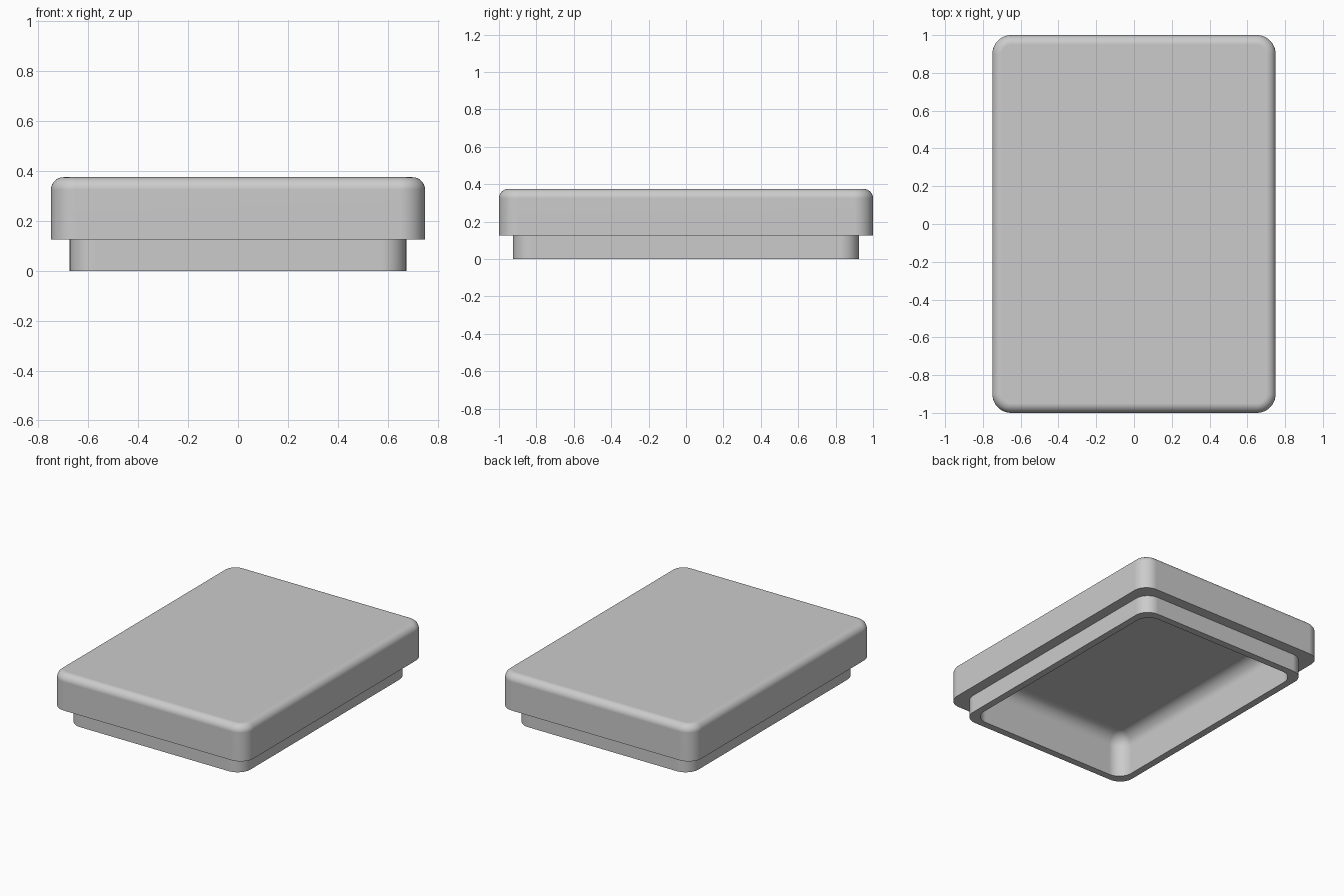
import bpy, bmesh, math

cube = bpy.data.objects.get("Cube")
if cube:
    bpy.data.objects.remove(cube, do_unlink=True)

HALF_X, HALF_Y, HEIGHT = 0.75, 1.0, 0.375
CORNER = 0.1          # plan corner radius
EDGE = 0.05           # rounding of the upper rim
STEP_Z = 0.125        # underside of the overhang
PLUG_IN = 0.075       # plug set back from the overhang
CAVITY_IN = 0.125     # inner wall set back from the overhang
FLOOR_Z = 0.3         # ceiling of the hollow
FILLET = 0.09         # rounding inside the hollow
STEPS = 10


def rounded_ring(bm, inset, radius, z):
    """Loop of vertices round a rounded rectangle."""
    ring = []
    for i, (sx, sy) in enumerate(((1, 1), (-1, 1), (-1, -1), (1, -1))):
        cx = sx * (HALF_X - inset - radius)
        cy = sy * (HALF_Y - inset - radius)
        for k in range(STEPS + 1):
            a = (i + k / STEPS) * math.pi / 2
            ring.append(bm.verts.new((cx + radius * math.cos(a), cy + radius * math.sin(a), z)))
    return ring


def fillet(inset, top, size):
    """Rings curving from a vertical wall into a flat ceiling."""
    for k in range(STEPS + 1):
        a = k / STEPS * math.pi / 2
        shrink = size * (1 - math.cos(a))
        yield inset + shrink, CORNER - shrink, top - size + size * math.sin(a)


# Profile from the top panel, down the outside, then up into the hollow
sections = list(fillet(0, HEIGHT, EDGE))[::-1]
sections += [(0, CORNER, STEP_Z), (PLUG_IN, CORNER, STEP_Z),
             (PLUG_IN, CORNER, 0), (CAVITY_IN, CORNER, 0)]
sections += fillet(CAVITY_IN, FLOOR_Z, FILLET)

bm = bmesh.new()
rings = [rounded_ring(bm, *s) for s in sections]
for upper, lower in zip(rings, rings[1:]):
    n = len(upper)
    for i in range(n):
        j = (i + 1) % n
        bm.faces.new((upper[i], lower[i], lower[j], upper[j]))
bm.faces.new(rings[0])
bm.faces.new(rings[-1][::-1])
bmesh.ops.recalc_face_normals(bm, faces=bm.faces)

mesh = bpy.data.meshes.new("lid")
bm.to_mesh(mesh)
bm.free()
lid = bpy.data.objects.new("lid", mesh)
bpy.context.collection.objects.link(lid)

# Plain grey finish
grey = bpy.data.materials.new("light_grey")
grey.use_nodes = True
colour = (0.6, 0.6, 0.6, 1)
grey.diffuse_color = colour
grey.node_tree.nodes["Principled BSDF"].inputs["Base Color"].default_value = colour
mesh.materials.append(grey)

# Smooth roundings, crisp steps, flat panels
bpy.ops.object.select_all(action='DESELECT')
lid.select_set(True)
bpy.context.view_layer.objects.active = lid
bpy.ops.object.shade_smooth_by_angle(angle=math.radians(35))
weighted = lid.modifiers.new("flat_panels", 'WEIGHTED_NORMAL')
weighted.keep_sharp = True
